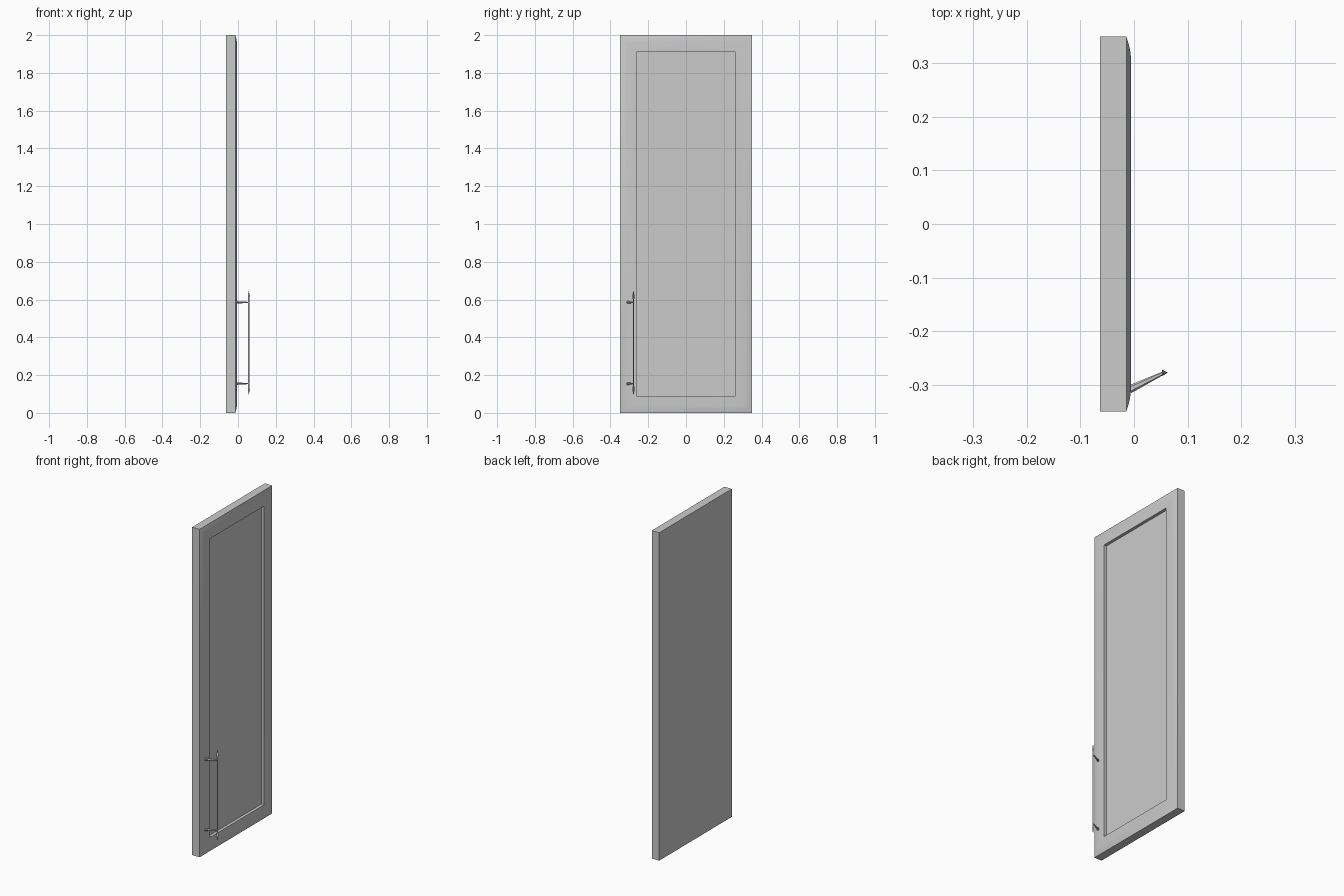
import bpy, bmesh, math
from mathutils import Vector

cube = bpy.data.objects.get("Cube")
if cube:
    bpy.data.objects.remove(cube, do_unlink=True)


def make_material(name, rgb):
    mat = bpy.data.materials.new(name)
    mat.use_nodes = True
    mat.diffuse_color = (*rgb, 1)
    mat.node_tree.nodes["Principled BSDF"].inputs["Base Color"].default_value = (*rgb, 1)
    return mat


grey = make_material("plain grey", (0.6, 0.6, 0.6))


def make_object(name, bm, smooth=None):
    bmesh.ops.recalc_face_normals(bm, faces=bm.faces)
    mesh = bpy.data.meshes.new(name)
    bm.to_mesh(mesh)
    bm.free()
    mesh.materials.append(grey)
    obj = bpy.data.objects.new(name, mesh)
    bpy.context.collection.objects.link(obj)
    if smooth:
        bpy.ops.object.select_all(action='DESELECT')
        obj.select_set(True)
        bpy.context.view_layer.objects.active = obj
        bpy.ops.object.shade_smooth_by_angle(angle=math.radians(smooth))
    return obj


def bridge(bm, a, b):
    for i in range(len(a)):
        j = (i + 1) % len(a)
        bm.faces.new((a[i], a[j], b[j], b[i]))


# Door: rectangular rings from the back, round the eased front edge, into the recess
HALF_W, HEIGHT = 0.35, 2.0
profile = [(0, -0.064), (0, -0.014), (0.012, -0.0105), (0.024, -0.0075),
           (0.036, -0.006), (0.089, -0.006), (0.089, -0.024)]
bm = bmesh.new()
rings = []
for inset, x in profile:
    y, low, high = HALF_W - inset, inset, HEIGHT - inset
    rings.append([bm.verts.new((x, sy, z)) for sy, z in
                  ((-y, low), (y, low), (y, high), (-y, high))])
for a, b in zip(rings, rings[1:]):
    bridge(bm, a, b)
bm.faces.new(rings[0])
bm.faces.new(rings[-1])
make_object("door_panel", bm, 30)


def tapered_rod(name, start, end, stations, sides, up, spin=0):
    """Lofted rod; stations are (fraction along, radius)."""
    start, end = Vector(start), Vector(end)
    axis = (end - start).normalized()
    u = Vector(up).cross(axis).normalized()
    v = axis.cross(u)
    bm = bmesh.new()
    loops = []
    for t, r in stations:
        centre = start.lerp(end, t)
        angles = [spin + math.tau * k / sides for k in range(sides)]
        loops.append([bm.verts.new(centre + r * (math.cos(a) * u + math.sin(a) * v))
                      for a in angles])
    for a, b in zip(loops, loops[1:]):
        bridge(bm, a, b)
    bm.faces.new(loops[0])
    bm.faces.new(loops[-1])
    return make_object(name, bm)


# Handle: three-sided grip with pointed ends on two tapering posts
tapered_rod("handle_grip", (0.056, -0.278, 0.095), (0.056, -0.278, 0.648),
            [(0, 0.0005), (0.05, 0.007), (0.09, 0.004), (0.91, 0.004),
             (0.95, 0.007), (1, 0.0005)], 3, (0, 1, 0))
for label, z in (("lower", 0.155), ("upper", 0.585)):
    tapered_rod(label + "_handle_post", (-0.008, -0.309, z), (0.056, -0.278, z),
                [(0, 0.0075), (1, 0.003)], 6, (0, 0, 1))
